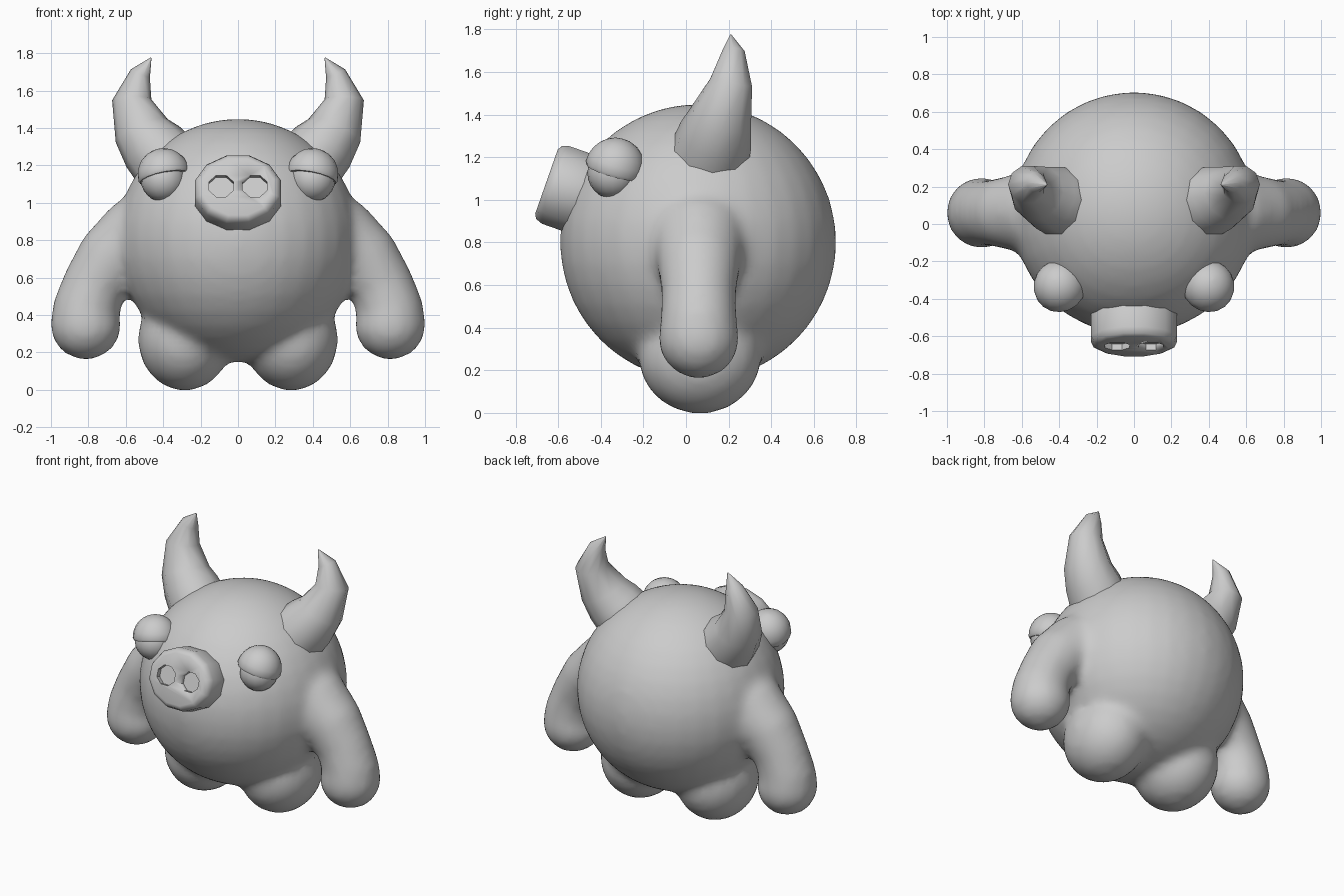
import bpy, bmesh, math
from mathutils import Vector, Matrix

if "Cube" in bpy.data.objects:
    bpy.data.objects.remove(bpy.data.objects["Cube"])

grey = bpy.data.materials.new("grey")
grey.diffuse_color = (0.6, 0.6, 0.6, 1)
grey.use_nodes = True
grey.node_tree.nodes["Principled BSDF"].inputs["Base Color"].default_value = grey.diffuse_color


def finish(name, bm, angle=45):
    bmesh.ops.recalc_face_normals(bm, faces=bm.faces[:])
    me = bpy.data.meshes.new(name)
    bm.to_mesh(me)
    bm.free()
    me.materials.append(grey)
    ob = bpy.data.objects.new(name, me)
    bpy.context.collection.objects.link(ob)
    bpy.ops.object.select_all(action='DESELECT')
    ob.select_set(True)
    bpy.context.view_layer.objects.active = ob
    bpy.ops.object.shade_smooth_by_angle(angle=math.radians(angle))
    return ob


def bridge(bm, rings):
    """Skin a list of vertex rings and cap both ends."""
    n = len(rings[0])
    for a, b in zip(rings, rings[1:]):
        for i in range(n):
            j = (i + 1) % n
            bm.faces.new((a[i], a[j], b[j], b[i]))
    bm.faces.new(rings[0])
    bm.faces.new(rings[-1])


def tube(bm, stations, segs, side):
    """Tapered limb through (x, y, z, radius) stations; side mirrors x."""
    pts = [Vector(s[:3]) for s in stations]
    rings = []
    for k, s in enumerate(stations):
        t = (pts[min(k + 1, len(pts) - 1)] - pts[max(k - 1, 0)]).normalized()
        u = t.cross(Vector((0, 1, 0))).normalized()
        v = t.cross(u)
        ring = []
        for i in range(segs):
            a = 2 * math.pi * i / segs
            p = pts[k] + s[3] * (math.cos(a) * u + math.sin(a) * v)
            ring.append(bm.verts.new((p.x * side, p.y, p.z)))
        rings.append(ring)
    bridge(bm, rings)


def lathe(name, profile, segs, loc, axis, wide=1.0, angle=45):
    """Revolve (radius, height) points about an axis placed at loc."""
    z = Vector(axis).normalized()
    x = Vector((1, 0, 0))
    x = (x - z * x.dot(z)).normalized()
    y = z.cross(x)
    bm = bmesh.new()
    rings = []
    for r, h in profile:
        rings.append([bm.verts.new(Vector(loc) + z * h
                      + x * (r * wide * math.cos(2 * math.pi * (i + .5) / segs))
                      + y * (r * math.sin(2 * math.pi * (i + .5) / segs)))
                      for i in range(segs)])
    bridge(bm, rings)
    return finish(name, bm, angle)


def ball(bm, loc, radii, u=32, v=20):
    m = Matrix.Translation(loc) @ Matrix.Diagonal((*radii, 1))
    bmesh.ops.create_uvsphere(bm, u_segments=u, v_segments=v, radius=1, matrix=m)


# Body: round torso, stubby legs and hanging arms fused into one skin
bm = bmesh.new()
ball(bm, (0, 0.057, 0.8), (0.65, 0.65, 0.65))
for side in (1, -1):
    ball(bm, (0.285 * side, 0.065, 0.27), (0.25, 0.29, 0.275))
    arm = [(0.40, 0.06, 0.86, 0.25), (0.55, 0.06, 0.80, 0.225),
           (0.68, 0.06, 0.69, 0.195), (0.765, 0.06, 0.56, 0.175),
           (0.81, 0.06, 0.44, 0.18)]
    for k in range(7):
        a = math.radians(14 * k)
        arm.append((0.814, 0.06, 0.35 - 0.19 * math.sin(a), 0.192 * math.cos(a)))
    tube(bm, arm, 20, side)
body = finish("body", bm, 60)
rm = body.modifiers.new("fuse", 'REMESH')
rm.mode = 'VOXEL'
rm.voxel_size = 0.028
rm.use_smooth_shade = True
sm = body.modifiers.new("blend", 'SMOOTH')
sm.factor = 0.5
sm.iterations = 10

# Snout: tilted bevelled drum with two nostril pits
face, axis = Vector((0, -0.655, 1.085)), Vector((0, -0.94, 0.33)).normalized()
snout = lathe("snout", [(0.19, -0.22), (0.2, -0.18), (0.2, -0.045), (0.187, -0.012),
                        (0.165, 0)], 12, face, axis, 1.19)
for side in (1, -1):
    pit = lathe("nostril_cutter", [(0.066, -0.035), (0.066, 0.05)], 8,
                face + Vector((0.09 * side, 0, 0.005)), axis, 1.06, 30)
    pit.hide_render = True
    pit.hide_set(True)
    cut = snout.modifiers.new("nostril", 'BOOLEAN')
    cut.operation = 'DIFFERENCE'
    cut.solver = 'EXACT'
    cut.object = pit

for side, tag in ((1, "left"), (-1, "right")):
    # Horn: curves outward, then up and in to a point
    bm = bmesh.new()
    tube(bm, [(0.40, 0.12, 1.235, 0.188), (0.455, 0.14, 1.30, 0.178),
              (0.515, 0.165, 1.385, 0.152), (0.568, 0.212, 1.55, 0.105),
              (0.522, 0.222, 1.69, 0.056), (0.465, 0.21, 1.775, 0.003)], 10, side)
    finish("horn_" + tag, bm, 50)

    # Eyeball and heavy tilted eyelid
    bm = bmesh.new()
    ball(bm, (0.40 * side, -0.343, 1.125), (0.12, 0.12, 0.12), 16, 12)
    finish("eye_" + tag, bm)
    lid = [(0.11, 0.0), (0.118, -0.022), (0.134, -0.022), (0.141, -0.008)]
    lid += [(0.14 * math.cos(math.radians(a)), 0.14 * math.sin(math.radians(a)))
            for a in (12, 27, 42, 57, 72, 87)]
    lathe("eyelid_" + tag, lid, 18, (0.397 * side, -0.333, 1.152),
          (0.2 * side, 0.28, 1), 1, 50)
